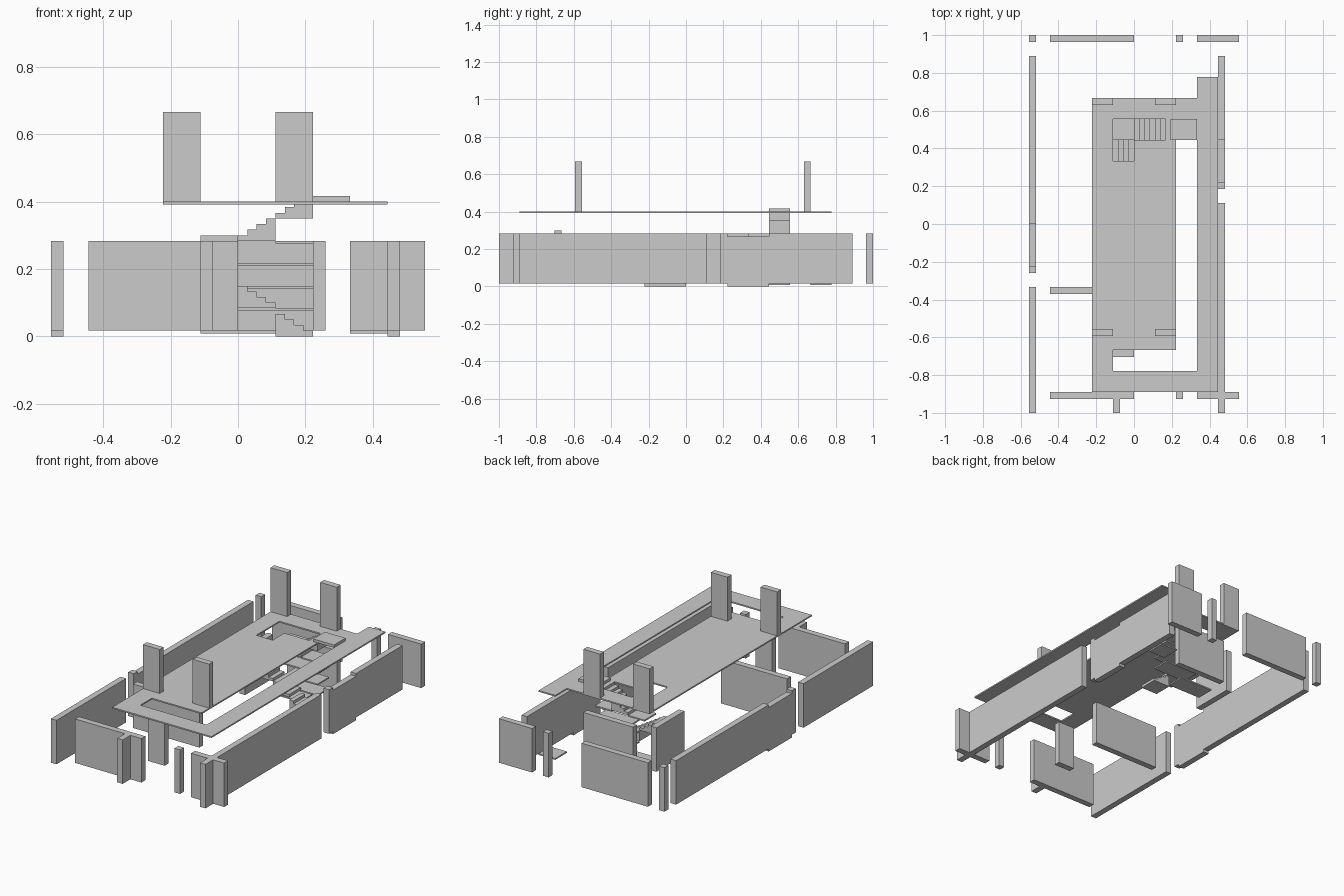
import bpy, bmesh

if "Cube" in bpy.data.objects:
    bpy.data.objects.remove(bpy.data.objects["Cube"])

U = 1 / 9          # plan module
T = U / 3          # wall thickness
R = U * 0.15       # stair riser
P = R / 2          # plate thickness
TOP = 17 * R       # top of the ground-floor walls
DECK = 24 * R      # top of the upper floor


def finish(name, bm):
    bmesh.ops.recalc_face_normals(bm, faces=bm.faces[:])
    me = bpy.data.meshes.new(name)
    bm.to_mesh(me)
    bm.free()
    ob = bpy.data.objects.new(name, me)
    bpy.context.collection.objects.link(ob)
    return ob


def box(name, x0, x1, y0, y1, z0, z1):
    bm = bmesh.new()
    bmesh.ops.create_cube(bm, size=1)
    for v in bm.verts:
        v.co = ((x0, x1)[v.co.x > 0], (y0, y1)[v.co.y > 0], (z0, z1)[v.co.z > 0])
    return finish(name, bm)


def wall(name, x0, x1, y0, y1, dz=0):
    return box(name, x0, x1, y0, y1, R + dz, TOP + dz)


def extrude(name, faces, vec):
    """Extrude coplanar point loops into one closed solid."""
    bm = bmesh.new()
    for pts in faces:
        bm.faces.new([bm.verts.new(p) for p in pts])
    bmesh.ops.remove_doubles(bm, verts=bm.verts[:], dist=1e-5)
    ext = bmesh.ops.extrude_face_region(bm, geom=bm.faces[:], use_keep_orig=True)
    bmesh.ops.translate(bm, vec=vec, verts=[g for g in ext["geom"] if isinstance(g, bmesh.types.BMVert)])
    bmesh.ops.dissolve_limit(bm, angle_limit=0.01, verts=bm.verts[:], edges=bm.edges[:])
    return finish(name, bm)


def stair(name, x, y, z, direction):
    """Four-step block rising toward +x or -x over one module."""
    start = x if direction > 0 else x + U
    pts = [(start, y, z)]
    for i in range(4):
        pts += [(start + direction * U / 4 * (i + k), y, z + R * (i + 1)) for k in (0, 1)]
    pts.append((start + direction * U, y, z))
    extrude(name, [pts], (0, U, 0))


# Left outer wall
xl = -5 * U
for i, (a, b, dz) in enumerate([(0, 8 * U, 0), (-2 * U, 0, -R),
                                (-2 * U - T, -2 * U, 0), (-9 * U, -3 * U, 0)]):
    wall(f"left_wall_{i}", xl, xl + T, a, b, dz)

# Right outer wall
xr = 4 * U
for i, (a, b, dz) in enumerate([(4 * U, 8 * U, 0), (2 * U, 4 * U, -R),
                                (2 * U - T, 2 * U, 0), (-9 * U, U, 0)]):
    wall(f"right_wall_{i}", xr, xr + T, a, b, dz)

# Matching front and back walls with door posts
for side, y0 in (("front", -8 * U - T), ("back", 9 * U - T)):
    wall(side + "_wide_wall", -4 * U, 0, y0, y0 + T)
    wall(side + "_door_post", 2 * U, 2 * U + T, y0, y0 + T)
    wall(side + "_corner_wall", 3 * U, 5 * U, y0, y0 + T)
wall("back_corner_post", xl, xl + T, 9 * U - T, 9 * U)
wall("front_pier", -U, -U + T, -9 * U, -8 * U)

# Interior walls
wall("middle_wall", -4 * U, 0, -3 * U - T, -3 * U)
wall("raised_front_panel", -U, 0, -6 * U - T, -6 * U, R)
wall("stairwell_back_wall", -U, 2 * U, 6 * U - T, 6 * U)
wall("stairwell_side_wall", -2 * U, -2 * U + T, 3 * U, 5.4 * U)

# Upper floor laid out on the module grid with its openings
def is_floor(i, j):
    if j == 6:
        return i == 3
    if i == 2 and -7 <= j < 4:
        return False
    if j == -7 and -1 <= i < 3:
        return False
    if j == 4 and -1 <= i < 3:
        return False
    return not (i == -1 and j == 3)

cells = [[((i + a) * U, (j + b) * U, DECK - P) for a, b in ((0, 0), (1, 0), (1, 1), (0, 1))]
         for i in range(-2, 4) for j in range(-8, 7) if is_floor(i, j)]
extrude("upper_floor", cells, (0, 0, P))
box("stair_head_plate", 2 * U, 3 * U, 4 * U, 5 * U, DECK, DECK + R)

# Upper wall panels
for i, x in enumerate((-2 * U, U)):
    for j, y in enumerate((6 * U - T, -5 * U - T)):
        box(f"upper_panel_{i}{j}", x, x + U, y, y + T, DECK, DECK + 16 * R)

# Lower stair flight, then upper flight turning back
stair("lower_stair_0", U, 3 * U, 0, -1)
stair("lower_stair_1", 0, 3 * U, 5 * R, -1)
stair("lower_stair_2", -U, 3 * U, 9 * R, -1)
stair("upper_stair_0", 0, 4 * U, 17 * R, 1)
stair("upper_stair_1", U, 4 * U, 21 * R, 1)

# Landing and thin plates around the stairs
box("stair_landing", -U, 0, 4 * U, 5 * U, TOP - P, TOP)
for k in (5, 9, 13):
    box(f"stair_plate_{k}", 0, 2 * U, 4 * U, 5 * U, k * R - P, k * R)
box("stair_plate_top", U, 2 * U, 4 * U, 5 * U, TOP - P, TOP)
box("stair_base_plate", -U, U, 4 * U, 5 * U, P, R)
box("entry_plate", 3 * U, 4 * U, 6 * U, 7 * U, P, R)
